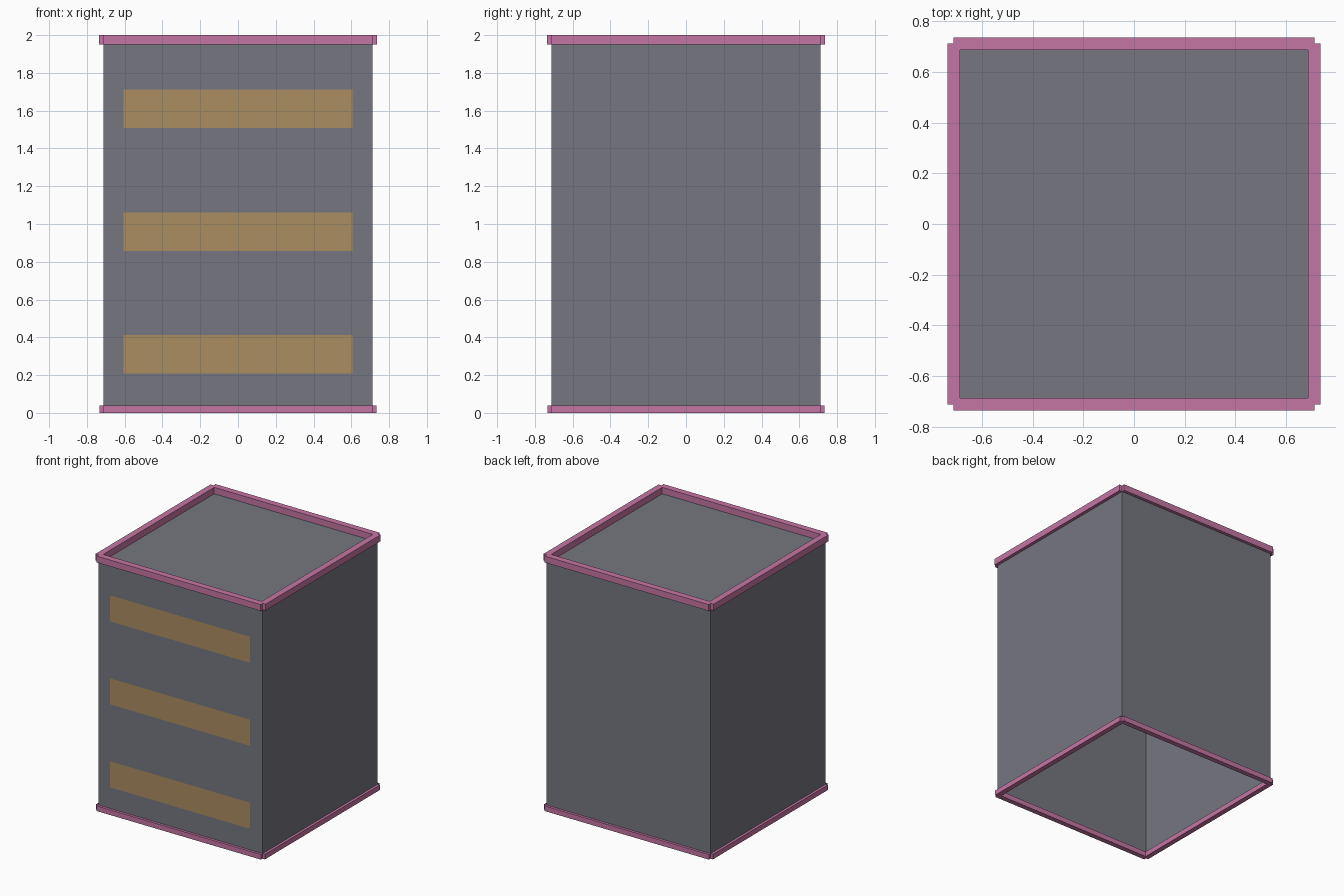
import bpy, bmesh
from mathutils import Matrix, Vector

if "Cube" in bpy.data.objects:
    bpy.data.objects.remove(bpy.data.objects["Cube"])

HALF = 0.712     # half width of the cabinet shell
TOP = 1.95       # height of the top panel


def material(name, color):
    m = bpy.data.materials.new(name)
    m.diffuse_color = (*color, 1)
    m.use_nodes = True
    m.node_tree.nodes["Principled BSDF"].inputs["Base Color"].default_value = m.diffuse_color
    return m


def add_object(name, bm, mat):
    me = bpy.data.meshes.new(name)
    bm.to_mesh(me)
    bm.free()
    ob = bpy.data.objects.new(name, me)
    bpy.context.collection.objects.link(ob)
    me.materials.append(mat)
    return ob


def add_box(bm, center, size):
    mat = Matrix.Translation(center) @ Matrix.Diagonal((*size, 1))
    return bmesh.ops.create_cube(bm, size=1, matrix=mat)


def trim_frame(name, thickness, z0, height, mat):
    # four overlapping bars centred on the shell edges, leaving notched corners
    bm = bmesh.new()
    z = z0 + height / 2
    for s in (-1, 1):
        add_box(bm, (0, s * HALF, z), (2 * HALF, thickness, height))
        add_box(bm, (s * HALF, 0, z), (thickness, 2 * HALF, height))
    return add_object(name, bm, mat)


pink = material("trim_pink", (0.56, 0.18, 0.37))
tan = material("panel_tan", (0.41, 0.27, 0.12))
slate = material("shell_slate", (0.18, 0.185, 0.215))

# cabinet shell: thin walls and top, open underneath
bm = bmesh.new()
add_box(bm, (0, 0, TOP / 2), (2 * HALF, 2 * HALF, TOP))
bottom = [f for f in bm.faces if f.normal.z < -0.5]
bmesh.ops.delete(bm, geom=bottom, context='FACES_ONLY')
add_object("cabinet_shell", bm, slate)

# top and bottom trim
trim_frame("top_trim", 0.05, TOP, 0.05, pink)
trim_frame("bottom_trim", 0.04, 0.0, 0.04, pink)

# three flat panels on the front
for i, z in enumerate((0.31, 0.96, 1.61)):
    bm = bmesh.new()
    w, h, y = 0.607, 0.102, -HALF - 0.005
    corners = [(-w, -h), (w, -h), (w, h), (-w, h)]
    bm.faces.new([bm.verts.new(Vector((x, y, z + dz))) for x, dz in corners])
    add_object(f"front_panel_{i + 1}", bm, tan)
